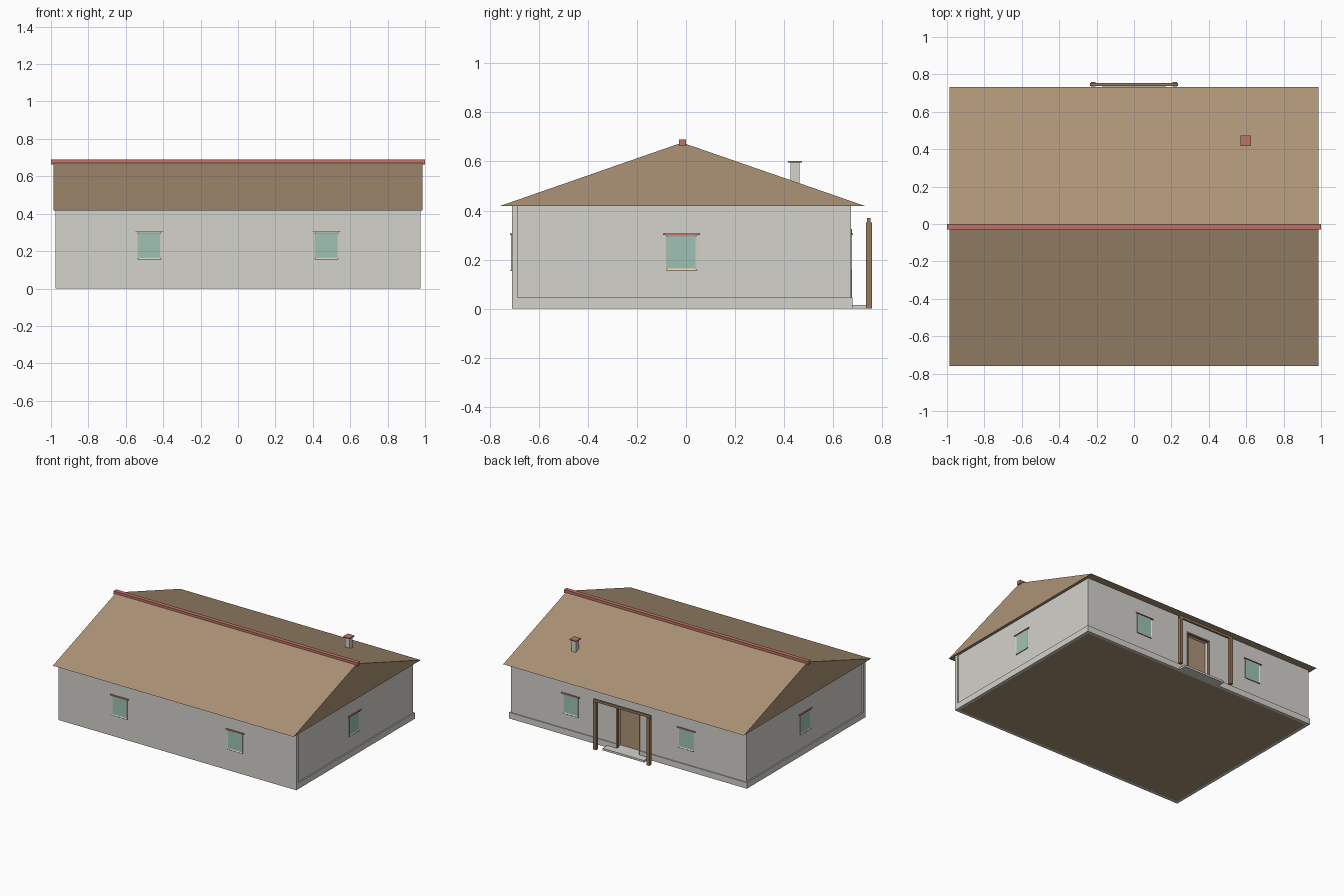
import bpy, bmesh, math
from mathutils import Matrix, Vector

old = bpy.data.objects.get("Cube")
if old:
    bpy.data.objects.remove(old, do_unlink=True)


def material(name, r, g, b):
    """Flat colour given as 0-255 display values, stored linear."""
    col = [((c / 255 + 0.055) / 1.055) ** 2.4 for c in (r, g, b)] + [1]
    m = bpy.data.materials.new(name)
    m.use_nodes = True
    m.diffuse_color = col
    bsdf = next(n for n in m.node_tree.nodes if n.type == 'BSDF_PRINCIPLED')
    bsdf.inputs["Base Color"].default_value = col
    bsdf.inputs["Roughness"].default_value = 0.9
    return m


PLASTER = material("pale grey plaster", 212, 210, 204)
ROOF = material("tan roof", 172, 147, 118)
WOOD = material("brown wood", 150, 119, 88)
RED = material("clay red", 190, 116, 103)
GLASS = material("green glass", 157, 196, 179)


def finish(name, bm, mats, matrix=None):
    bmesh.ops.recalc_face_normals(bm, faces=bm.faces)
    me = bpy.data.meshes.new(name)
    bm.to_mesh(me)
    bm.free()
    for m in mats:
        me.materials.append(m)
    ob = bpy.data.objects.new(name, me)
    bpy.context.collection.objects.link(ob)
    if matrix:
        ob.matrix_world = matrix
    return ob


def box(name, x, y, z, mat, matrix=None, inset=None):
    """Box from ranges; inset = (direction, width, depth, second material)."""
    bm = bmesh.new()
    mid = Vector([(a + b) / 2 for a, b in (x, y, z)])
    size = Vector([b - a for a, b in (x, y, z)])
    bmesh.ops.create_cube(bm, size=1, matrix=Matrix.Translation(mid) @ Matrix.Diagonal((*size, 1)))
    mats = [mat]
    if inset:
        direction, width, depth, second = inset
        bm.normal_update()
        face = max(bm.faces, key=lambda f: f.normal.dot(Vector(direction)))
        bmesh.ops.inset_region(bm, faces=[face], thickness=width, depth=-depth)
        face.material_index = 1
        mats.append(second)
    return finish(name, bm, mats, matrix)


# Plinth with a brown floor underneath, and the walls standing on it
plinth = box("plinth", (-0.975, 0.975), (-0.71, 0.68), (0, 0.045), PLASTER,
             inset=((0, 0, -1), 0.03, 0, ROOF))
walls = box("walls", (-0.966, 0.966), (-0.69, 0.673), (0.045, 0.425), PLASTER)
box("front_wall", (-0.975, 0.975), (-0.71, -0.685), (0.045, 0.425), PLASTER)

# Recessed doorway
cutter = box("doorway_cutter", (-0.1, 0.1), (0.615, 0.8), (0.015, 0.325), PLASTER)
cutter.hide_render = True
cutter.hide_viewport = True
cutter.display_type = 'WIRE'
for ob in (plinth, walls):
    mod = ob.modifiers.new("doorway", 'BOOLEAN')
    mod.operation = 'DIFFERENCE'
    mod.object = cutter

# Door leaf and its frame
box("door", (-0.1, 0.1), (0.612, 0.622), (0.015, 0.325), ROOF)
for side, s in (("left", 1), ("right", -1)):
    box(f"door_jamb_{side}", sorted((s * 0.09, s * 0.1)), (0.655, 0.677), (0.015, 0.325), WOOD)
box("door_head", (-0.1, 0.1), (0.655, 0.677), (0.315, 0.325), WOOD)

# Gabled roof: triangular profile swept along x
bm = bmesh.new()
profile = [(-0.76, 0.418), (0.732, 0.418), (-0.016, 0.677)]
tri = bm.faces.new([bm.verts.new((-0.987, y, z)) for y, z in profile])
ext = bmesh.ops.extrude_face_region(bm, geom=[tri])
bmesh.ops.translate(bm, vec=(1.974, 0, 0),
                    verts=[v for v in ext["geom"] if isinstance(v, bmesh.types.BMVert)])
finish("roof", bm, [ROOF])
box("ridge_cap", (-1, 1), (-0.029, 0.001), (0.664, 0.69), RED)

# Chimney
box("chimney", (0.58, 0.615), (0.427, 0.463), (0.48, 0.595), PLASTER)
box("chimney_cap", (0.57, 0.625), (0.417, 0.473), (0.595, 0.602), RED)


def window(name, x, y, turn):
    """Framed pane facing -y, turned and moved onto a wall."""
    m = Matrix.Translation((x, y, 0)) @ Matrix.Rotation(math.radians(turn), 4, 'Z')
    box(name + "_frame", (-0.064, 0.064), (-0.004, 0.02), (0.157, 0.3), PLASTER, m,
        inset=((0, -1, 0), 0.009, 0.003, GLASS))
    box(name + "_lintel", (-0.075, 0.075), (-0.008, 0.01), (0.301, 0.307), RED, m)
    box(name + "_sill", (-0.064, 0.064), (-0.005, 0.01), (0.153, 0.157), WOOD, m)


for side, s in (("left", 1), ("right", -1)):
    window(f"front_window_{side}", s * 0.474, -0.71, 0)
    window(f"back_window_{side}", s * 0.474, 0.673, 180)
    window(f"gable_window_{side}", s * 0.966, -0.018, s * 90)

# Porch: step, two posts and a beam
box("door_step", (-0.17, 0.17), (0.67, 0.735), (0, 0.015), PLASTER)
for side, s in (("left", 1), ("right", -1)):
    box(f"porch_post_{side}", (s * 0.218 - 0.012, s * 0.218 + 0.012), (0.735, 0.759), (0, 0.352), WOOD)
box("porch_beam", (-0.235, 0.235), (0.739, 0.753), (0.352, 0.37), WOOD)
